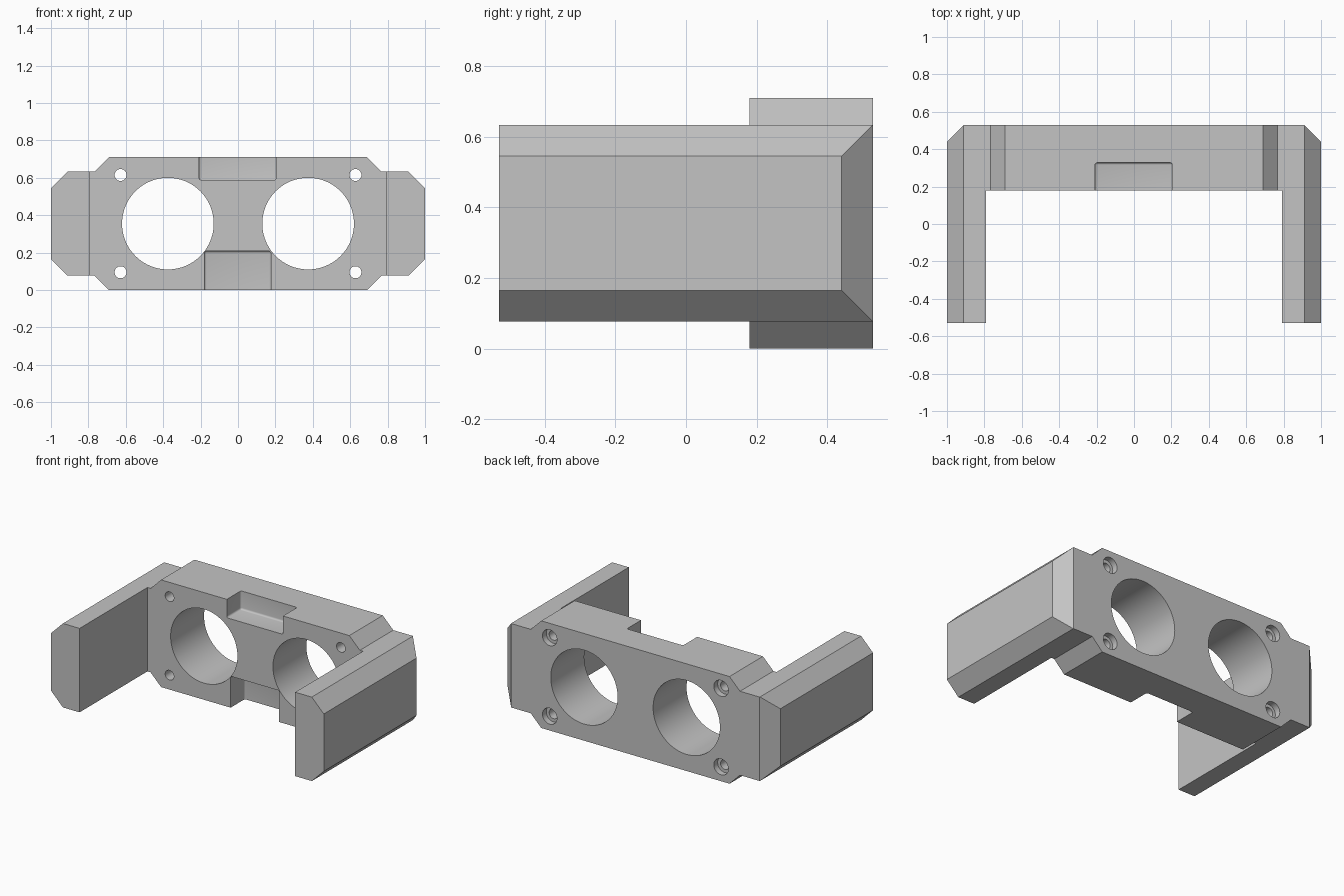
import bpy, bmesh, math
from mathutils import Matrix, Vector

if "Cube" in bpy.data.objects:
    bpy.data.objects.remove(bpy.data.objects["Cube"])

grey = bpy.data.materials.new("plain grey")
grey.use_nodes = True
COLOUR = (0.55, 0.55, 0.55, 1)
grey.diffuse_color = COLOUR
grey.node_tree.nodes["Principled BSDF"].inputs["Base Color"].default_value = COLOUR


def to_object(bm, name):
    bmesh.ops.recalc_face_normals(bm, faces=bm.faces)
    mesh = bpy.data.meshes.new(name)
    bm.to_mesh(mesh)
    bm.free()
    mesh.materials.append(grey)
    obj = bpy.data.objects.new(name, mesh)
    bpy.context.collection.objects.link(obj)
    return obj


def prism(name, points, extrude):
    """Extrude a closed polygon along a vector."""
    bm = bmesh.new()
    face = bm.faces.new([bm.verts.new(p) for p in points])
    new = bmesh.ops.extrude_face_region(bm, geom=[face])["geom"]
    verts = [g for g in new if isinstance(g, bmesh.types.BMVert)]
    bmesh.ops.translate(bm, verts=verts, vec=Vector(extrude))
    return to_object(bm, name)


def bore(name, x, z, radius, y0, y1, sides):
    """Cylinder lying along y."""
    bm = bmesh.new()
    bmesh.ops.create_cone(
        bm, cap_ends=True, segments=sides, radius1=radius, radius2=radius, depth=y1 - y0,
        matrix=Matrix.Translation((x, (y0 + y1) / 2, z)) @ Matrix.Rotation(math.pi / 2, 4, "X"))
    return to_object(bm, name)


def pocket(name, low, high):
    """Box with slightly rounded edges."""
    low, high = Vector(low), Vector(high)
    bm = bmesh.new()
    bmesh.ops.create_cube(bm, size=1, matrix=Matrix.Translation((low + high) / 2)
                          @ Matrix.Diagonal((*(high - low), 1)))
    bmesh.ops.bevel(bm, geom=bm.edges[:], offset=0.012, segments=4, profile=0.5, affect="EDGES")
    return to_object(bm, name)


def combine(body, tool, operation):
    mod = body.modifiers.new(tool.name, "BOOLEAN")
    mod.object, mod.operation, mod.solver = tool, operation, "EXACT"
    bpy.ops.object.select_all(action="DESELECT")
    bpy.context.view_layer.objects.active = body
    body.select_set(True)
    bpy.ops.object.modifier_apply(modifier=mod.name)
    bpy.data.objects.remove(tool)


HEIGHT, MID = 0.71, 0.355
BACK, FACE = 0.53, 0.18

# U-shaped plan: thick back plate with two forward arms
half_plan = [(0.79, FACE), (0.79, -BACK), (1, -BACK), (1, 0.44), (0.91, BACK)]
plan = half_plan + [(-x, y) for x, y in reversed(half_plan)]
frame = prism("bracket_frame", [(x, y, -0.1) for x, y in plan], (0, 0, 1))

# Chamfered outline seen from the front trims the plan
quarter = [(0.69, MID), (0.767, 0.278), (0.912, 0.278), (1, 0.19)]
half = quarter + [(x, -z) for x, z in reversed(quarter)]
outline = half + [(-x, -z) for x, z in half]
# Widen the sides slightly along the chamfer so that no faces coincide
outline = [(math.copysign(1.01, x), math.copysign(0.18, z)) if abs(x) == 1 else (x, z)
           for x, z in outline]
combine(frame, prism("outline_cutter", [(x, -0.7, z + MID) for x, z in outline], (0, 1.4, 0)),
        "INTERSECT")

# Large openings, screw holes and their counterbores
for side in (-1, 1):
    combine(frame, bore("opening_cutter", side * 0.375, MID, 0.245, 0, 0.7, 96), "DIFFERENCE")
    for level in (-1, 1):
        x, z = side * 0.628, MID + level * 0.26
        combine(frame, bore("screw_cutter", x, z, 0.032, 0, 0.7, 32), "DIFFERENCE")
        combine(frame, bore("counterbore_cutter", x, z, 0.053, BACK - 0.04, 0.7, 32), "DIFFERENCE")

# Front notches at the top and bottom edges
combine(frame, pocket("top_notch_cutter", (-0.208, 0.05, 0.588), (0.204, 0.328, 0.9)), "DIFFERENCE")
combine(frame, pocket("bottom_notch_cutter", (-0.18, 0.05, -0.2), (0.176, 0.328, 0.208)), "DIFFERENCE")

bpy.ops.object.shade_smooth_by_angle(angle=math.radians(30))
